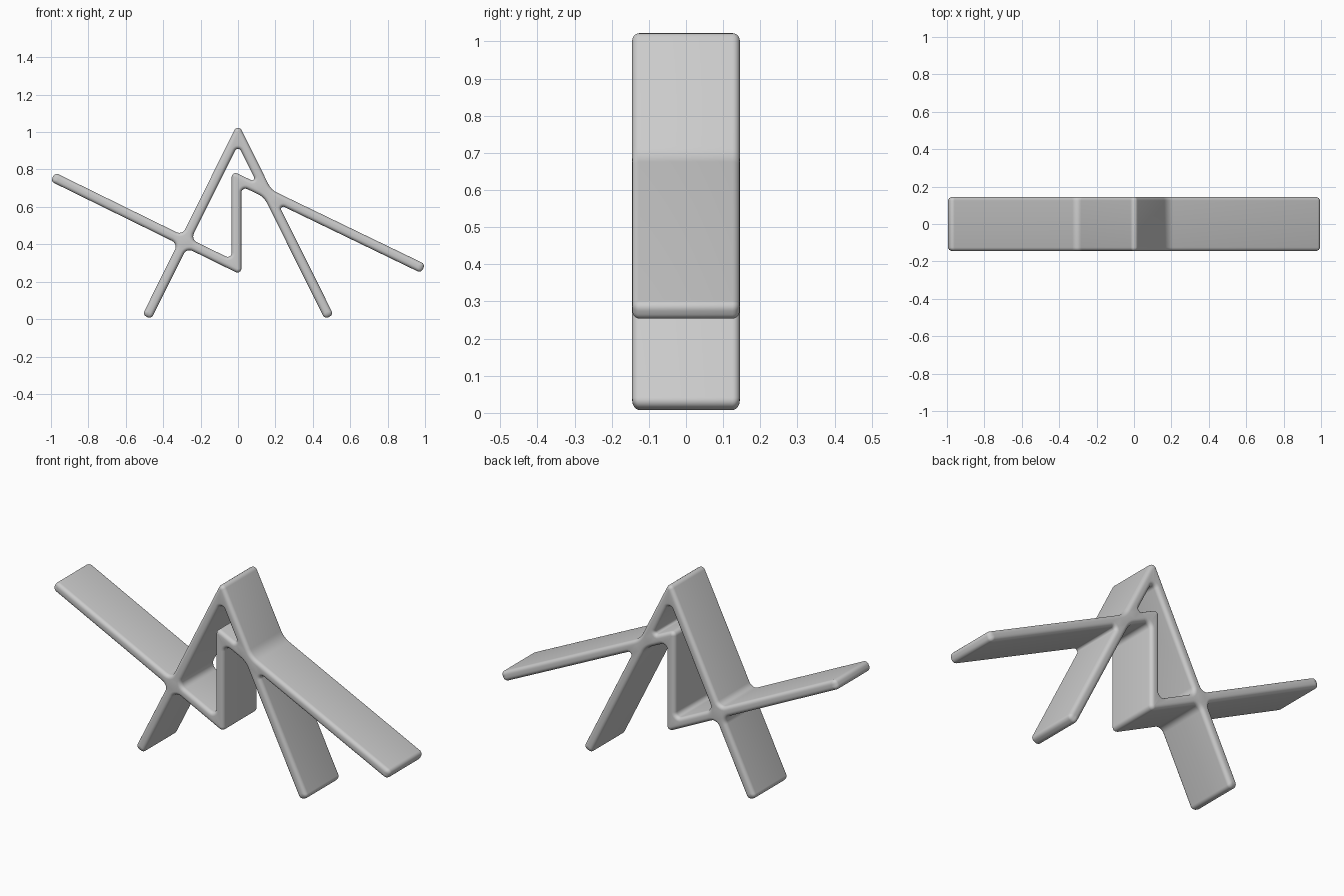
import bpy, bmesh, math
from mathutils import Vector

cube = bpy.data.objects.get("Cube")
if cube:
    bpy.data.objects.remove(cube, do_unlink=True)

HALF_THICK = 0.026   # half thickness of every slab
HALF_WIDTH = 0.145   # half width of the band along y
RIM = 0.02           # radius of the rounded rims
CORNER = 0.021       # radius of outer corners
SETBACK = 0.035      # how far inner fillets reach along each slab
ARC_STEPS = 6
RIM_STEPS = 5

# Slab centre lines in the x-z plane: an A-frame crossed by a zigzag
P = {k: Vector(v) for k, v in {
    "foot_l": (-0.487, 0.012), "apex": (0, 0.99), "foot_r": (0.487, 0.012),
    "tip_l": (-0.99, 0.76), "low": (-0.008, 0.278),
    "high": (-0.008, 0.752), "tip_r": (0.99, 0.27)}.items()}

# Walk round the outside; each edge lies to the right of its slab's centre line.
# A single-direction pair marked "end" closes the slab at its second point.
OUTER = [
    ("apex", "foot_l"), ("apex", "foot_l", "end"), ("foot_l", "apex"),
    ("tip_l", "low"), ("low", "high"), ("high", "tip_r"),
    ("apex", "foot_r"), ("apex", "foot_r", "end"), ("foot_r", "apex"),
    ("high", "tip_r"), ("high", "tip_r", "end"), ("tip_r", "high"),
    ("foot_r", "apex"), ("apex", "foot_l"),
    ("low", "tip_l"), ("low", "tip_l", "end"), ("tip_l", "low")]

# The enclosed opening under the apex
OPENING = [("foot_l", "apex"), ("apex", "foot_r"), ("tip_r", "high"),
           ("high", "low"), ("low", "tip_l")]


def edge_line(edge, inset):
    """Point and direction of one outline edge, moved inwards by inset."""
    start, end = P[edge[0]], P[edge[1]]
    d = (end - start).normalized()
    if len(edge) == 3:
        return end - d * inset * 1.4, Vector((-d.y, d.x))
    return start + Vector((d.y, -d.x)) * (HALF_THICK - inset), d


def cross(a, b):
    return a.x * b.y - a.y * b.x


def outline(edges, inset):
    """Closed outline with an arc at every corner."""
    lines = [edge_line(e, inset) for e in edges]
    points = []
    for i, (p1, d1) in enumerate(lines):
        p2, d2 = lines[(i + 1) % len(lines)]
        corner = p1 + d1 * (cross(p2 - p1, d2) / cross(d1, d2))
        turn = math.atan2(cross(d1, d2), d1.dot(d2))
        half_tan = math.tan(abs(turn) / 2)
        if turn > 0:
            radius = CORNER - inset
        else:
            radius = SETBACK / half_tan + inset
        side = math.copysign(1, turn)
        begin = corner - d1 * radius * half_tan
        to_centre = Vector((-d1.y, d1.x)) * side * radius
        centre = begin + to_centre
        for s in range(ARC_STEPS + 1):
            a = turn * s / ARC_STEPS
            v = -to_centre
            points.append(centre + Vector((v.x * math.cos(a) - v.y * math.sin(a),
                                           v.x * math.sin(a) + v.y * math.cos(a))))
    return points


# Rim section: (y, inset) from the back cap round to the front cap
quarter = [math.pi / 2 * s / RIM_STEPS for s in range(RIM_STEPS + 1)]
section = [(HALF_WIDTH - RIM + RIM * math.sin(a), RIM * (1 - math.cos(a)))
           for a in quarter]
section = [(-y, d) for y, d in reversed(section)] + section

# Walls and rounded rims
bm = bmesh.new()
cap_edges = {0: [], len(section) - 1: []}
for edges in (OUTER, OPENING):
    rings = [[bm.verts.new((p.x, y, p.y)) for p in outline(edges, d)]
             for y, d in section]
    count = len(rings[0])
    for a, b in zip(rings, rings[1:]):
        for i in range(count):
            j = (i + 1) % count
            bm.faces.new((a[i], a[j], b[j], b[i]))
    for level, found in cap_edges.items():
        ring = rings[level]
        found += [bm.edges.get((ring[i], ring[(i + 1) % count]))
                  for i in range(count)]

# Flat front and back caps, leaving the opening free
for level, found in cap_edges.items():
    bmesh.ops.triangle_fill(bm, edges=found, use_beauty=True,
                            normal=(0, -1 if level == 0 else 1, 0))
bmesh.ops.recalc_face_normals(bm, faces=bm.faces)

mesh = bpy.data.meshes.new("crossed_slab_frame")
bm.to_mesh(mesh)
bm.free()
frame = bpy.data.objects.new("crossed_slab_frame", mesh)
bpy.context.collection.objects.link(frame)

# Plain grey finish
grey = bpy.data.materials.new("light_grey")
grey.use_nodes = True
colour = (0.6, 0.6, 0.6, 1)
grey.diffuse_color = colour
grey.node_tree.nodes["Principled BSDF"].inputs["Base Color"].default_value = colour
mesh.materials.append(grey)

bpy.ops.object.select_all(action="DESELECT")
frame.select_set(True)
bpy.context.view_layer.objects.active = frame
bpy.ops.object.shade_smooth_by_angle(angle=math.radians(40))
